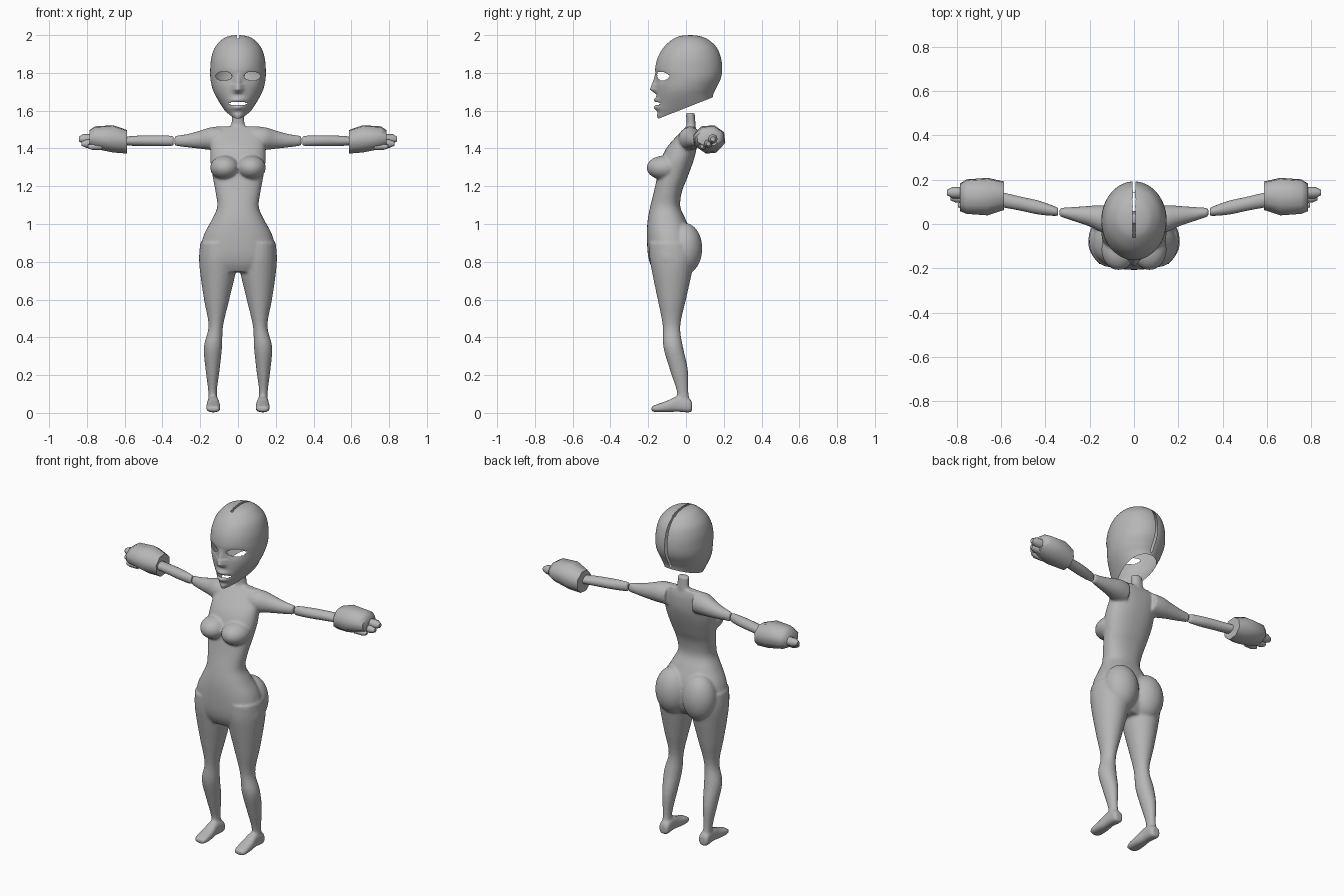
import bpy, bmesh, math
from mathutils import Matrix, Vector

if "Cube" in bpy.data.objects:
    bpy.data.objects.remove(bpy.data.objects["Cube"])

grey = bpy.data.materials.new("plain grey")
grey.diffuse_color = (0.47, 0.47, 0.47, 1)
grey.use_nodes = True
grey.node_tree.nodes["Principled BSDF"].inputs["Base Color"].default_value = grey.diffuse_color


def refine(rows, sub):
    """Catmull-Rom interpolation between section rows."""
    out = []
    for i in range(len(rows) - 1):
        a, b, c, d = (rows[min(max(i + k, 0), len(rows) - 1)] for k in (-1, 0, 1, 2))
        for s in range(sub):
            t = s / sub
            out.append([0.5 * (2 * q + (r - p) * t + (2 * p - 5 * q + 4 * r - e) * t * t
                               + (3 * q - p - 3 * r + e) * t ** 3)
                        for p, q, r, e in zip(a, b, c, d)])
    return out + [list(rows[-1])]


def loft(bm, axis, rows, n=24, sub=4, power=2.0, mirror=False, turn=0.0):
    """Rows are (position, u min, u max, v min, v max) across the given axis."""
    for side in ((1, -1) if mirror else (1,)):
        rings = []
        for pos, u0, u1, v0, v1 in refine(rows, sub):
            ring = []
            for k in range(n):
                a = 2 * math.pi * k / n + turn
                c, s = math.cos(a), math.sin(a)
                u = (u0 + u1) / 2 + (u1 - u0) / 2 * math.copysign(abs(s) ** (2 / power), s)
                v = (v0 + v1) / 2 + (v1 - v0) / 2 * math.copysign(abs(c) ** (2 / power), c)
                x, y, z = {"x": (pos, u, v), "y": (u, pos, v), "z": (u, v, pos)}[axis]
                ring.append(bm.verts.new((x * side, y, z)))
            rings.append(ring)
        faces = [bm.faces.new(rings[0]), bm.faces.new(rings[-1])]
        for r, q in zip(rings, rings[1:]):
            for k in range(n):
                j = (k + 1) % n
                faces.append(bm.faces.new((r[k], r[j], q[j], q[k])))
        bmesh.ops.recalc_face_normals(bm, faces=faces)


def ball(bm, centre, radii):
    """Mirrored pair of ellipsoids."""
    for side in (1, -1):
        m = Matrix.Translation((centre[0] * side, centre[1], centre[2])) @ Matrix.Diagonal((*radii, 1))
        bmesh.ops.create_uvsphere(bm, u_segments=32, v_segments=20, radius=1, matrix=m)


def finish(bm, name, angle=60):
    me = bpy.data.meshes.new(name)
    bm.to_mesh(me)
    bm.free()
    me.materials.append(grey)
    ob = bpy.data.objects.new(name, me)
    bpy.context.collection.objects.link(ob)
    bpy.ops.object.select_all(action='DESELECT')
    ob.select_set(True)
    bpy.context.view_layer.objects.active = ob
    bpy.ops.object.shade_smooth_by_angle(angle=math.radians(angle))
    return ob


# Body: torso, neck, upper arms, legs and feet fused into one skin
bm = bmesh.new()
torso = [(1.515, .125, .0, .048), (1.47, .143, -.045, .058), (1.40, .145, -.105, .056),
         (1.33, .146, -.135, .038), (1.24, .132, -.155, .005), (1.17, .119, -.17, -.022),
         (1.09, .110, -.19, -.03), (1.02, .14, -.203, .0), (.945, .18, -.207, .03),
         (.85, .204, -.203, .04), (.79, .203, -.19, .03), (.745, .17, -.165, .0)]
loft(bm, "z", [(z, -w, w, f, b) for z, w, f, b in torso], n=40, power=2.3)
loft(bm, "z", [(1.44, -.045, .045, -.02, .055), (1.515, -.04, .04, .0, .052),
               (1.54, -.034, .034, .003, .05), (1.588, -.035, .035, -.002, .046)])
ball(bm, (.07, -.115, 1.298), (.077, .093, .064))    # bust
ball(bm, (.088, -.005, .87), (.1, .091, .135))       # seat
loft(bm, "x", [(.09, -.04, .08, 1.39, 1.512), (.145, -.038, .085, 1.392, 1.512),
               (.2, -.012, .082, 1.398, 1.495), (.27, .012, .077, 1.406, 1.476),
               (.336, .034, .073, 1.414, 1.467)], mirror=True)
loft(bm, "z", [(.9, .01, .2, -.195, .03), (.82, .004, .206, -.193, .045),
               (.735, .014, .2, -.178, .03), (.6, .046, .18, -.15, .0),
               (.46, .079, .156, -.123, -.03), (.35, .084, .181, -.12, -.016),
               (.23, .097, .172, -.086, .01), (.11, .112, .157, -.048, .013),
               (.04, .104, .16, -.05, .025)], mirror=True)
loft(bm, "y", [(.032, .112, .152, .012, .05), (.018, .1, .162, .002, .075),
               (-.045, .1, .162, .006, .088), (-.1, .094, .167, .004, .064),
               (-.155, .094, .168, .004, .045), (-.182, .103, .158, .008, .034)],
     power=2.6, mirror=True)
body = finish(bm, "body")
skin = body.modifiers.new("fuse", 'REMESH')
skin.mode = 'VOXEL'
skin.voxel_size = 0.0075
skin.use_smooth_shade = True
relax = body.modifiers.new("relax", 'SMOOTH')
relax.factor, relax.iterations = 0.5, 4
for m in ("fuse", "relax"):
    bpy.ops.object.modifier_apply(modifier=m)
if not body.data.materials:
    body.data.materials.append(grey)

# Forearms, separated from the upper arms by a small gap
bm = bmesh.new()
loft(bm, "x", [(.342, .045, .068, 1.425, 1.455), (.352, .037, .077, 1.414, 1.466),
               (.43, .043, .105, 1.412, 1.469), (.52, .062, .125, 1.413, 1.468),
               (.61, .078, .147, 1.416, 1.462)], n=16, mirror=True)
finish(bm, "forearms", 50)

# Mitten hands with short fingers and thumb
bm = bmesh.new()
loft(bm, "x", [(.587, .06, .195, 1.37, 1.50), (.66, .035, .212, 1.375, 1.526),
               (.755, .042, .205, 1.395, 1.52), (.785, .055, .185, 1.41, 1.50)],
     n=8, sub=1, mirror=True, turn=.3)
for length, y, z, r in ((.843, .142, 1.45, .026), (.828, .118, 1.425, .022), (.795, .085, 1.41, .018)):
    loft(bm, "x", [(.72, y - r, y + r, z - r, z + r), (length - .025, y - r, y + r, z - r, z + r),
                   (length, y - r * .5, y + r * .5, z - r * .5, z + r * .5)],
         n=8, sub=1, mirror=True)
finish(bm, "hands", 60)

# Head: open hollow shell with a moulded face
bm = bmesh.new()
skull = [(2.0, .004, .02, .03), (1.995, .045, -.03, .07), (1.978, .083, -.07, .115),
         (1.935, .122, -.118, .162), (1.88, .141, -.15, .185), (1.82, .147, -.163, .192),
         (1.77, .146, -.158, .184), (1.72, .136, -.157, .16), (1.68, .119, -.157, .143),
         (1.63, .09, -.157, .14), (1.585, .06, -.157, .14), (1.552, .036, -.145, .14)]
loft(bm, "z", [(z, -w, w, f, b) for z, w, f, b in skull], n=128, sub=10)


def bump(x, z, cx, cz, wx, wz):
    return math.exp(-((x - cx) / wx) ** 2 - ((z - cz) / wz) ** 2)


for v in bm.verts:
    x, y, z = abs(v.co.x), v.co.y, v.co.z
    if y < 0:
        ramp = (1.80 - z) / .088 if z > 1.712 else (z - 1.686) / .026
        nose = max(0.0, min(1.0, ramp)) * math.exp(-(x / (.016 + .008 * (z < 1.74))) ** 2)
        lips = bump(x, z, 0, 1.657, .035, .011) + bump(x, z, 0, 1.617, .032, .011)
        socket = bump(x, z, .07, 1.775, .035, .028) + .7 * bump(x, z, 0, 1.59, .04, .012)
        v.co.y += -.034 * nose - .013 * lips + .01 * socket

# Cut the sloping underside, then open the eyes, mouth and rear seam
bmesh.ops.bisect_plane(bm, geom=bm.verts[:] + bm.edges[:] + bm.faces[:],
                       plane_co=(0, 0, 1.615), plane_no=Vector((0, .393, -1)).normalized(),
                       clear_outer=True)
holes = []
for f in bm.faces:
    x, y, z = f.calc_center_median()
    x = abs(x)
    eye = y < 0 and ((x - .075) / .043) ** 2 + ((z - 1.782) / .023) ** 2 < 1
    mouth = y < 0 and (x / .047) ** 2 + ((z - 1.637) / .009) ** 2 < 1
    seam = x < .006 and y > -.06 and z > 1.69
    if eye or mouth or seam:
        holes.append(f)
bmesh.ops.delete(bm, geom=holes, context='FACES')
finish(bm, "head", 60)
